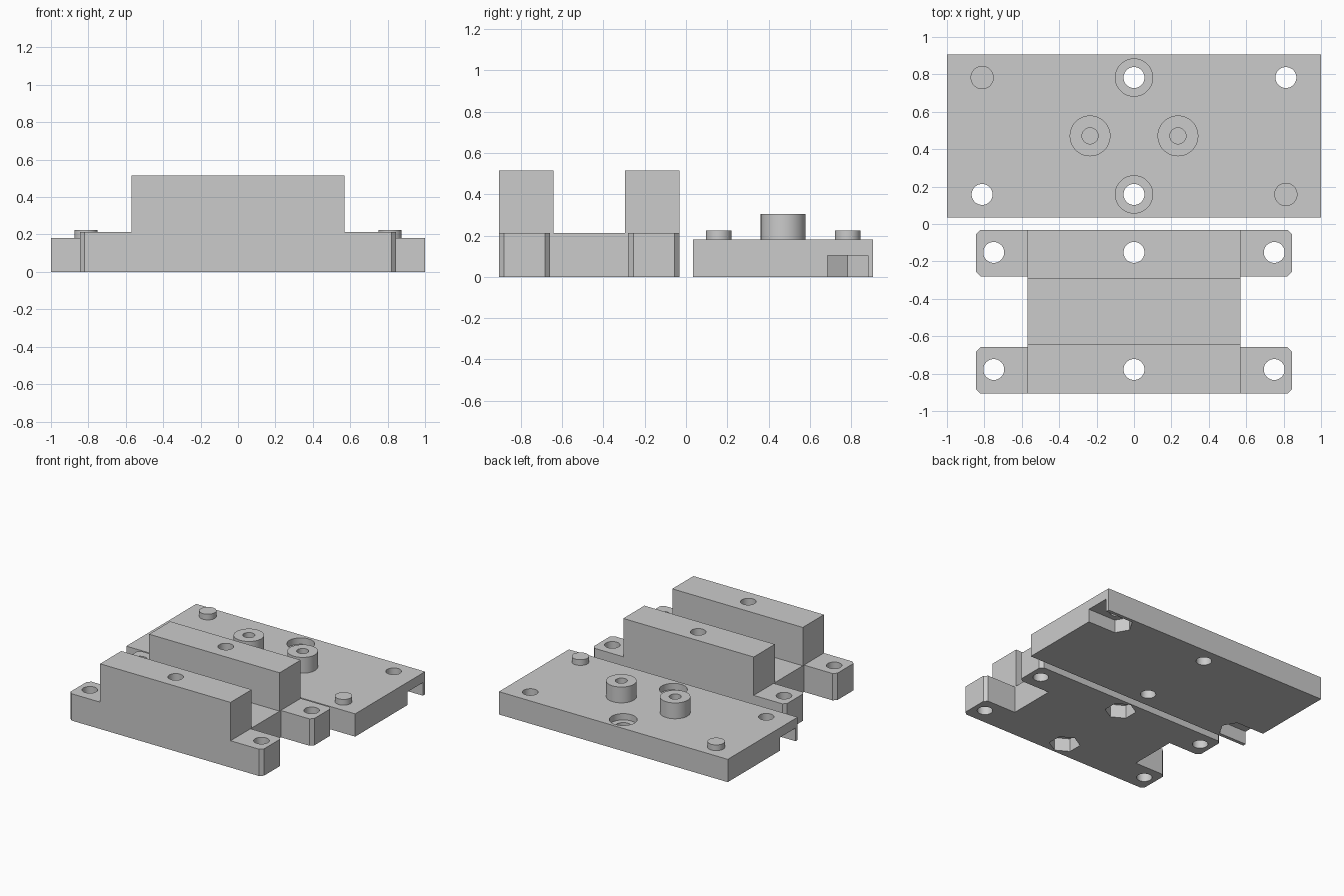
import bpy, bmesh, math

if "Cube" in bpy.data.objects:
    bpy.data.objects.remove(bpy.data.objects["Cube"])

grey = bpy.data.materials.new("light grey")
grey.diffuse_color = (0.6, 0.6, 0.6, 1)
grey.use_nodes = True
grey.node_tree.nodes["Principled BSDF"].inputs["Base Color"].default_value = grey.diffuse_color


def prism(name, pts, z0, z1):
    """Extrude a flat outline from z0 to z1."""
    bm = bmesh.new()
    face = bm.faces.new([bm.verts.new((x, y, z0)) for x, y in pts])
    top = bmesh.ops.extrude_face_region(bm, geom=[face])["geom"]
    bmesh.ops.translate(bm, vec=(0, 0, z1 - z0),
                        verts=[v for v in top if isinstance(v, bmesh.types.BMVert)])
    bmesh.ops.recalc_face_normals(bm, faces=bm.faces)
    me = bpy.data.meshes.new(name)
    bm.to_mesh(me)
    bm.free()
    me.materials.append(grey)
    ob = bpy.data.objects.new(name, me)
    bpy.context.collection.objects.link(ob)
    return ob


def box(name, x0, x1, y0, y1, z0, z1):
    return prism(name, [(x0, y0), (x1, y0), (x1, y1), (x0, y1)], z0, z1)


def disc(name, x, y, r, z0, z1, n=48, turn=0.0):
    return prism(name, [(x + r * math.cos(turn + 2 * math.pi * i / n),
                         y + r * math.sin(turn + 2 * math.pi * i / n)) for i in range(n)], z0, z1)


def combine(target, op, tools):
    """Apply union or difference with each tool, then drop the tool."""
    bpy.context.view_layer.objects.active = target
    for tool in tools:
        mod = target.modifiers.new("cut", 'BOOLEAN')
        mod.operation, mod.object, mod.solver = op, tool, 'EXACT'
        bpy.ops.object.modifier_apply(modifier=mod.name)
        bpy.data.objects.remove(tool)


def finish(ob):
    bpy.ops.object.select_all(action='DESELECT')
    ob.select_set(True)
    bpy.context.view_layer.objects.active = ob
    bpy.ops.object.shade_smooth_by_angle(angle=math.radians(30))


HOLE, NUT, NUT_H = 0.056, 0.1126, 0.104
FLAT = NUT * math.cos(math.pi / 6)

# Flat mounting plate with bosses and locating pins
plate = box("mounting_plate", -1, 1, 0.034, 0.907, 0, 0.18)
YB, YF, YM = 0.783, 0.158, 0.471
combine(plate, 'UNION',
        [disc("boss", s * 0.235, YM, 0.109, 0.1, 0.305) for s in (-1, 1)]
        + [disc("pin", s * 0.812, y, 0.062, 0.1, 0.225) for s, y in ((-1, YB), (1, YF))])

cuts = [disc("boss_hole", s * 0.235, YM, 0.043, 0.1, 0.4) for s in (-1, 1)]
for y in (YF, YB):
    cuts.append(disc("bolt_hole", 0, y, HOLE, -0.1, 0.3))
    cuts.append(disc("counterbore", 0, y, 0.1, 0.13, 0.3))
# Corner holes with nut slots open to the sides
for s, y in ((1, YB), (-1, YF)):
    cuts.append(disc("corner_hole", s * 0.812, y, HOLE, -0.1, 0.3))
    outline = [(-NUT, 0), (-NUT / 2, -FLAT), (0.3, -FLAT), (0.3, FLAT), (-NUT / 2, FLAT)]
    cuts.append(prism("nut_slot", [(s * (0.812 + px), y + py) for px, py in outline], -0.1, NUT_H))
combine(plate, 'DIFFERENCE', cuts)
finish(plate)

# Saddle block: H-shaped base with chamfered ears
YC = -0.469
quad = [(0.57, 0.189), (0.82, 0.189), (0.845, 0.214), (0.845, 0.413), (0.82, 0.438)]
right = [(x, -y) for x, y in reversed(quad)] + quad
outline = right + [(-x, -y) for x, y in right]
saddle = prism("saddle_block", [(x, YC + y) for x, y in outline], 0, 0.212)

# Two raised bars
combine(saddle, 'UNION',
        [box("bar", -0.57, 0.57, *sorted((YC + s * 0.174, YC + s * 0.438)), 0.1, 0.515)
         for s in (-1, 1)])

# Bolt holes and hexagonal nut pockets underneath
cuts = []
for y in (-0.152, -0.778):
    cuts += [disc("bolt_hole", x, y, HOLE, -0.1, 0.7) for x in (-0.75, 0, 0.75)]
    cuts.append(disc("nut_pocket", 0, y, NUT, -0.1, NUT_H, 6, math.pi / 6))
combine(saddle, 'DIFFERENCE', cuts)
finish(saddle)
